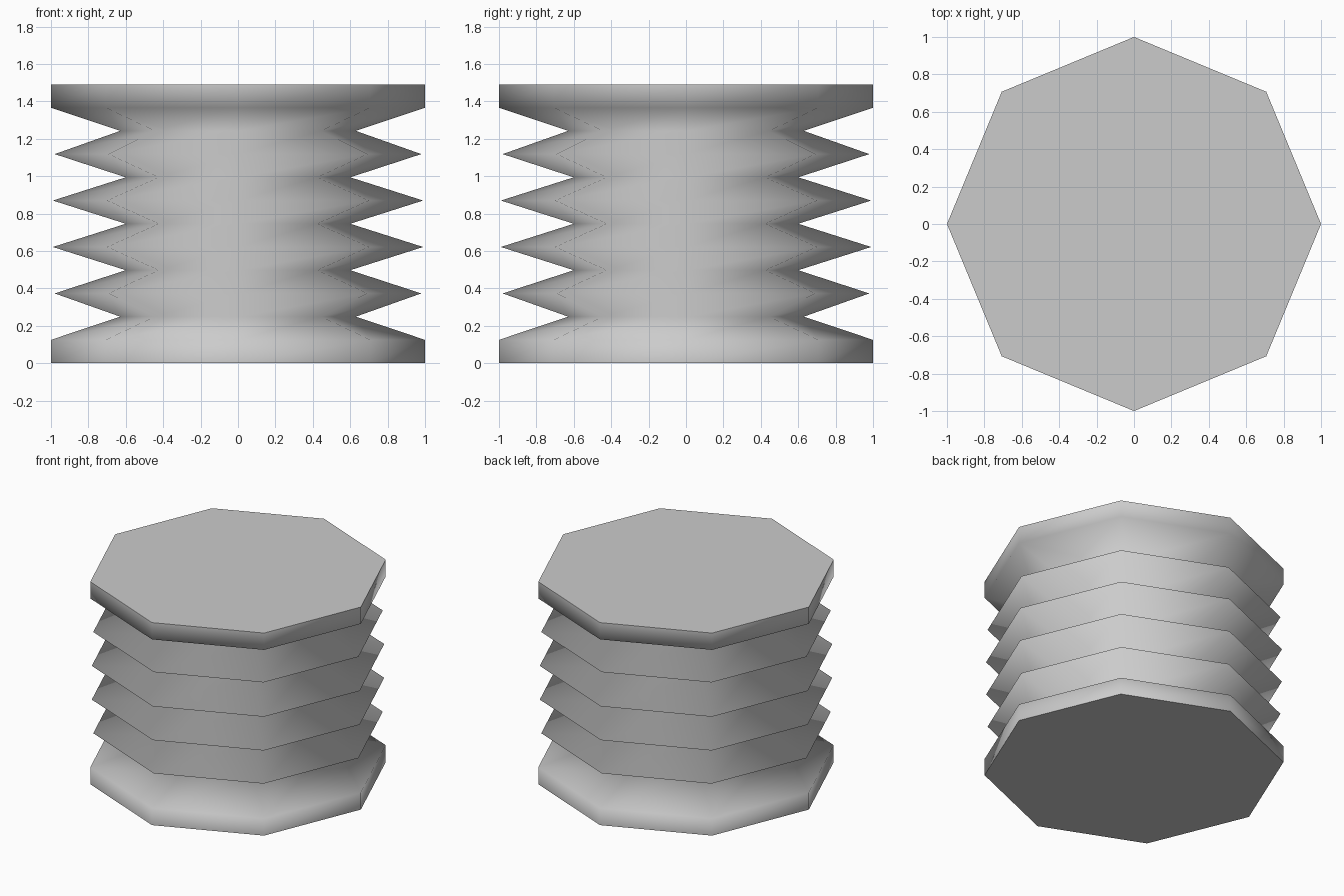
import bpy, bmesh
from math import cos, sin, pi

if "Cube" in bpy.data.objects:
    bpy.data.objects.remove(bpy.data.objects["Cube"])

SIDES = 8
STEP = 0.2483  # height between a peak and the next valley

# Half profile (radius, height): end plates with folds between them
radii = [1.0, 0.63, 0.98, 0.60, 0.99, 0.60, 0.99, 0.60, 0.98, 0.63, 1.0]
profile = [(1.0, 0.0)]
profile += [(r, 0.125 + i * STEP / 2) for i, r in enumerate(radii)]
profile += [(1.0, 1.49)]

# Bellows body: stacked octagon rings joined by side faces
bm = bmesh.new()
rings = [[bm.verts.new((r * cos(2 * pi * k / SIDES), r * sin(2 * pi * k / SIDES), z))
          for k in range(SIDES)] for r, z in profile]
for low, high in zip(rings, rings[1:]):
    for k in range(SIDES):
        n = (k + 1) % SIDES
        bm.faces.new((low[k], low[n], high[n], high[k])).smooth = True

# Flat end caps with sharp rims
for cap in (bm.faces.new(rings[0][::-1]), bm.faces.new(rings[-1])):
    cap.smooth = False
    for edge in cap.edges:
        edge.smooth = False

mesh = bpy.data.meshes.new("bellows")
bm.to_mesh(mesh)
bm.free()
bellows = bpy.data.objects.new("bellows", mesh)
bpy.context.collection.objects.link(bellows)
